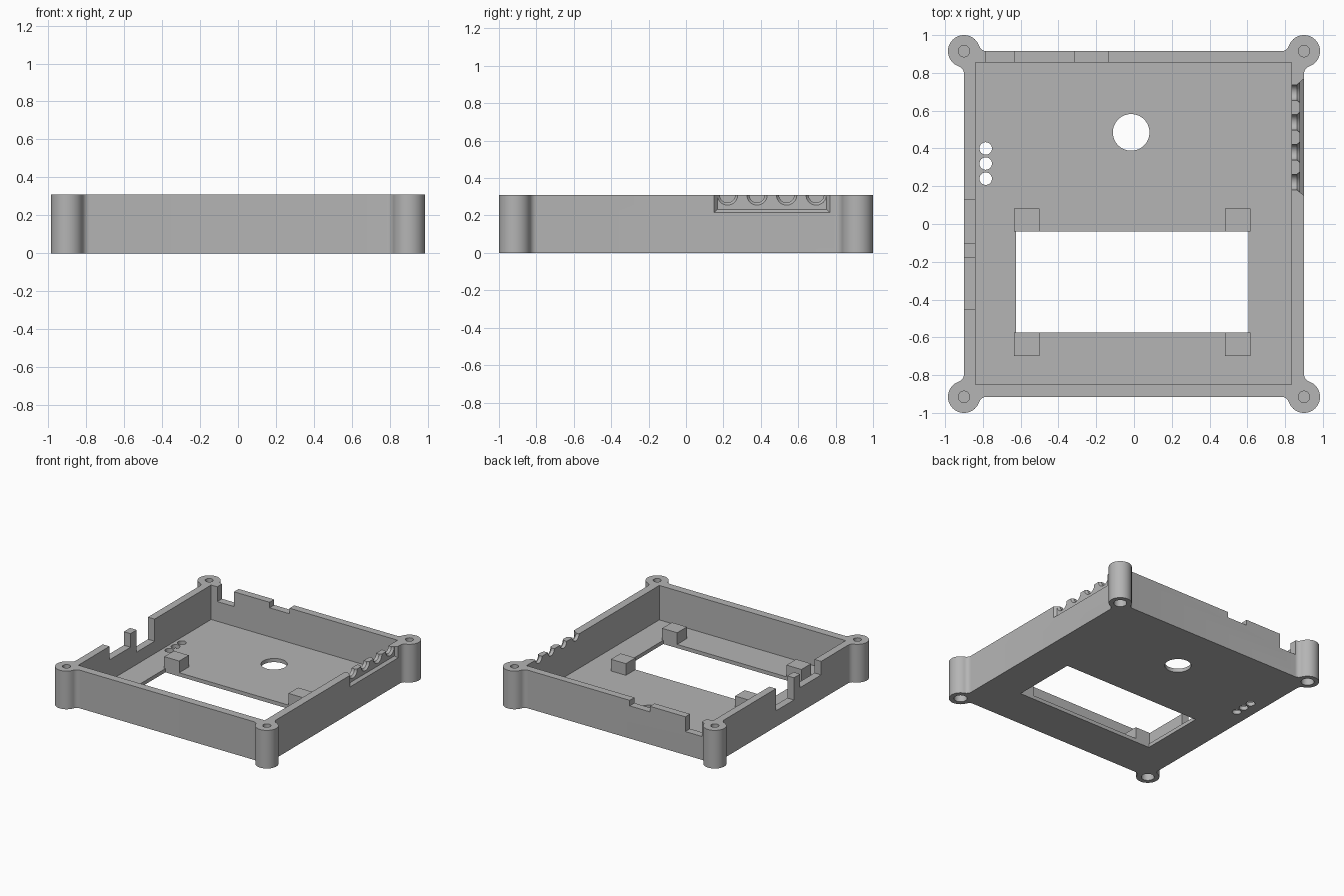
import bpy, bmesh, math
from mathutils import Vector, Matrix

old = bpy.data.objects.get("Cube")
if old:
    bpy.data.objects.remove(old, do_unlink=True)

grey = bpy.data.materials.new("plain_grey")
grey.use_nodes = True
grey.diffuse_color = (0.46, 0.46, 0.46, 1)
grey.node_tree.nodes["Principled BSDF"].inputs["Base Color"].default_value = (0.46, 0.46, 0.46, 1)

HX, HY, HEIGHT, FLOOR = 0.9, 0.915, 0.31, 0.03
POST_R, FILLET, NECK = 0.085, 0.042, 0.12


def finish(name, bm):
    bmesh.ops.recalc_face_normals(bm, faces=bm.faces)
    mesh = bpy.data.meshes.new(name)
    bm.to_mesh(mesh)
    bm.free()
    mesh.materials.append(grey)
    obj = bpy.data.objects.new(name, mesh)
    bpy.context.collection.objects.link(obj)
    return obj


def box(name, x, y, z, taper=0):
    """Box from ranges; taper shrinks the -x end in y and raises its base."""
    bm = bmesh.new()
    bmesh.ops.create_cube(bm, size=1)
    for v in bm.verts:
        inner = taper if v.co.x < 0 else 0
        v.co = (x[v.co.x > 0],
                y[1] - inner if v.co.y > 0 else y[0] + inner,
                z[1] if v.co.z > 0 else z[0] + inner)
    return finish(name, bm)


def rod(name, start, end, r1, r2=None, sides=40):
    a, b = Vector(start), Vector(end)
    turn = (b - a).to_track_quat('Z', 'Y').to_matrix().to_4x4()
    bm = bmesh.new()
    bmesh.ops.create_cone(bm, cap_ends=True, segments=sides, radius1=r1,
                          radius2=r1 if r2 is None else r2, depth=(b - a).length,
                          matrix=Matrix.Translation((a + b) / 2) @ turn)
    return finish(name, bm)


def arc(cx, cy, r, a0, a1, n):
    return [(cx + r * math.cos(a0 + (a1 - a0) * i / n),
             cy + r * math.sin(a0 + (a1 - a0) * i / n)) for i in range(n + 1)]


# Outline of one corner: fillet, round post, fillet; then mirrored around
t = math.atan2(FILLET, NECK)
half = math.pi / 2
corner = arc(HX + FILLET, HY - NECK, FILLET, math.pi, half + t, 8)
corner += arc(HX, HY, POST_R, t - half, math.pi - t, 32)[1:-1]
corner += arc(HX - NECK, HY + FILLET, FILLET, -t, -half, 8)
outline = (corner + [(-x, y) for x, y in reversed(corner)]
           + [(-x, -y) for x, y in corner] + [(x, -y) for x, y in reversed(corner)])

# Solid case body
bm = bmesh.new()
base = bm.faces.new([bm.verts.new((x, y, 0)) for x, y in outline])
top = bmesh.ops.extrude_face_region(bm, geom=[base])["geom"]
bmesh.ops.translate(bm, vec=(0, 0, HEIGHT),
                    verts=[g for g in top if isinstance(g, bmesh.types.BMVert)])
case = finish("case_shell", bm)

# Cavity, display window and wall notches
UP = 0.5
cutters = [
    box("cavity_cutter", (-0.84, 0.835), (-0.85, 0.855), (FLOOR, UP)),
    box("window_cutter", (-0.625, 0.607), (-0.575, -0.04), (-0.1, 0.1)),
    box("back_deep_cutter", (-0.785, -0.635), (0.8, 1.1), (0.19, UP)),
    box("back_shallow_cutter", (-0.315, -0.135), (0.8, 1.1), (0.265, UP)),
    box("side_deep_cutter", (-1.1, -0.8), (-0.1, 0.13), (0.13, UP)),
    box("side_shallow_cutter", (-1.1, -0.8), (-0.45, -0.18), (0.2, UP)),
    box("cable_recess_cutter", (0.879, 0.901), (0.15, 0.77), (0.215, UP), 0.018),
]

# Floor holes
cutters.append(rod("round_hole_cutter", (-0.015, 0.485, -0.1), (-0.015, 0.485, 0.1), 0.097, sides=64))
for y in (0.24, 0.32, 0.4):
    cutters.append(rod("small_hole_cutter", (-0.785, y, -0.1), (-0.785, y, 0.1), 0.033))

# Half-round cable notches with flared mouths
for i in range(4):
    y = 0.222 + 0.158 * i
    cutters.append(rod("cable_cutter", (0.8, y, HEIGHT), (0.95, y, HEIGHT), 0.041))
    cutters.append(rod("flare_cutter", (0.857, y, HEIGHT), (0.887, y, HEIGHT), 0.037, 0.061))

# Screw holes from above, wider sockets from below
for sx in (-1, 1):
    for sy in (-1, 1):
        x, y = sx * HX, sy * HY
        cutters.append(rod("screw_cutter", (x, y, 0.09), (x, y, UP), 0.03))
        cutters.append(rod("socket_cutter", (x, y, -0.1), (x, y, 0.06), 0.048))

for cutter in cutters:
    mod = case.modifiers.new(cutter.name, 'BOOLEAN')
    mod.operation, mod.solver, mod.object = 'DIFFERENCE', 'EXACT', cutter

# Bake the cuts and drop the cutters
bpy.context.view_layer.update()
graph = bpy.context.evaluated_depsgraph_get()
cut_mesh = bpy.data.meshes.new_from_object(case.evaluated_get(graph))
case.modifiers.clear()
case.data = cut_mesh
for cutter in cutters:
    bpy.data.objects.remove(cutter, do_unlink=True)

bpy.ops.object.select_all(action='DESELECT')
case.select_set(True)
bpy.context.view_layer.objects.active = case
bpy.ops.object.shade_smooth_by_angle(angle=math.radians(30))

# Display support blocks at the window corners
for side, x in (("right", (-0.635, -0.5)), ("left", (0.482, 0.617))):
    for end, y in (("front", (-0.7, -0.575)), ("back", (-0.04, 0.083))):
        box(f"support_block_{end}_{side}", x, y, (FLOOR, 0.125))
